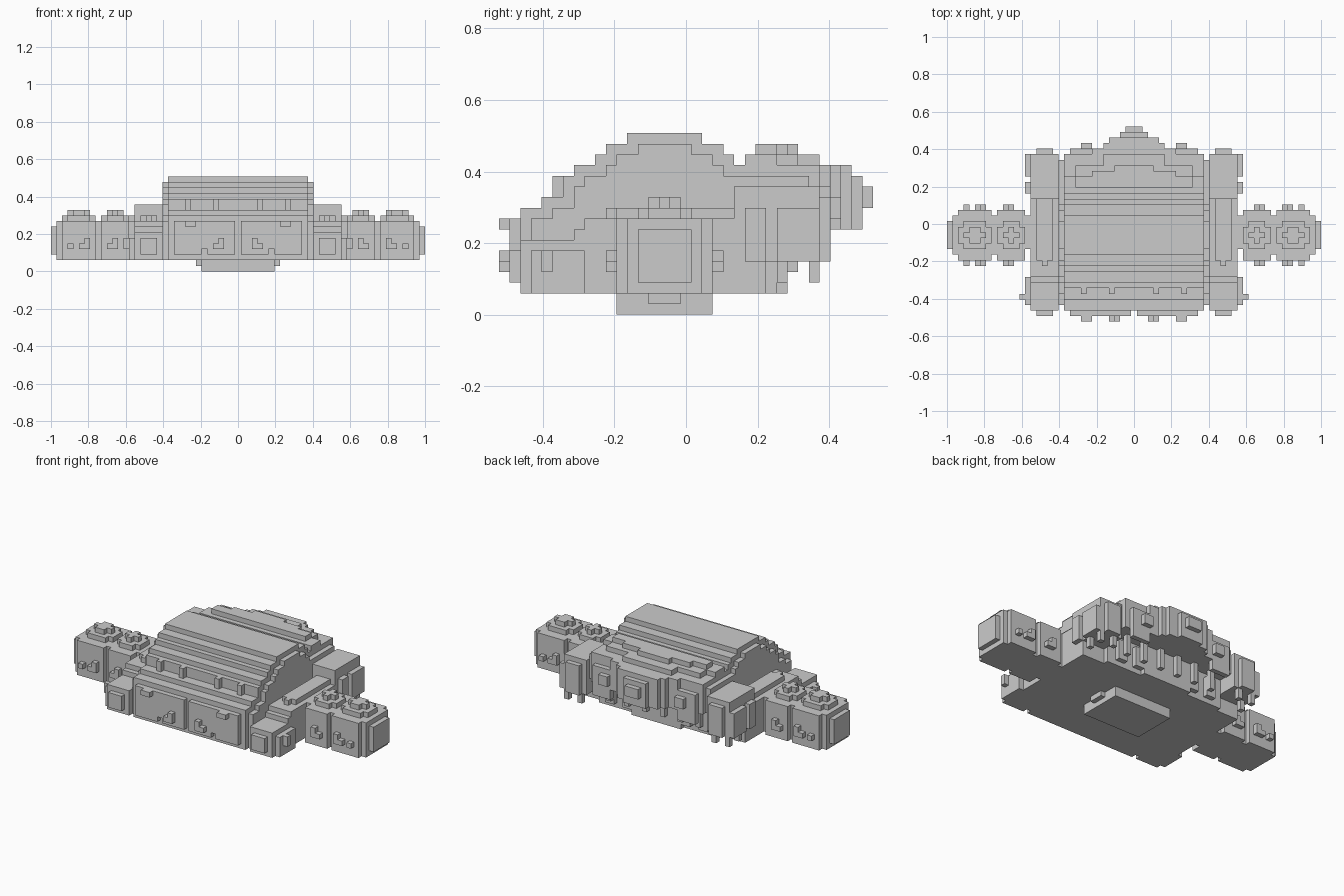
import bpy
import bmesh

cube = bpy.data.objects.get("Cube")
if cube:
    bpy.data.objects.remove(cube, do_unlink=True)

UNIT = 2 / 67  # edge length of one building cell
parts = {}


def block(part, across, along, height):
    """Fill an inclusive range of cells, mirrored left and right."""
    cells = parts.setdefault(part, set())
    for x in range(across[0], across[1] + 1):
        for y in range(along[0], along[1] + 1):
            for z in range(height[0], height[1] + 1):
                cells.update({(x, y, z), (-x, y, z)})


def stud(part, x, y, low, high):
    block(part, (x, x), (y, y), (low, high))


# Keel under the hull
block("keel", (0, 6), (-6, 2), (0, 1))
block("keel", (7, 7), (-3, -1), (1, 1))

# Stepped canopy hull: rows of (first, last, top), with inset side cheeks
profile = [(-15, -14, 9), (-13, -12, 10), (-11, -11, 12), (-10, -9, 13),
           (-8, -8, 14), (-7, -6, 15), (-5, 1, 16), (2, 3, 15),
           (4, 4, 14), (5, 5, 13)]
for first, last, top in profile:
    block("canopy_hull", (0, 12), (first, last), (2, top))
    inner_first = first + 1 if first < 1 else first - 1
    inner_last = last + 1 if last < 1 else last - 1
    block("hull_cheek", (13, 13), (inner_first, inner_last), (2, top - 1))

# Front armour panels with strips and studs
for first in (1, 7):
    block("front_panel", (first, first + 4), (-16, -16), (3, 8))
block("front_strip", (6, 6), (-16, -16), (4, 8))
block("front_strip", (8, 9), (-17, -17), (8, 8))
stud("front_stud", 4, -17, 4, 4)
stud("front_stud", 3, -17, 4, 5)
for x in (4, 9):
    stud("brow_stud", x, -12, 11, 12)

# Rear housing: lower wall, overhanging body and tiered roof
block("rear_wall", (0, 13), (5, 8), (2, 7))
block("rear_wall", (0, 5), (9, 9), (2, 7))
block("rear_housing", (0, 12), (5, 12), (8, 13))
block("rear_housing", (13, 13), (5, 11), (8, 12))
for half, y in ((7, 13), (5, 14), (4, 15)):
    block("rear_bulge", (0, half), (y, y), (8, 13))
block("rear_bulge", (0, 2), (16, 16), (8, 12))
block("rear_bulge", (0, 1), (17, 17), (10, 11))
block("rear_panel", (8, 11), (13, 13), (6, 11))
block("rear_stud", (8, 9), (14, 14), (9, 10))
block("rear_roof", (0, 12), (6, 8), (14, 14))
block("rear_roof", (0, 10), (9, 10), (14, 14))
block("rear_roof", (0, 5), (11, 12), (14, 14))
for half, first, last in ((10, 7, 8), (7, 9, 9), (3, 10, 10)):
    block("rear_roof_cap", (0, half), (first, last), (15, 15))

# Lower rear details hanging beneath the overhang
for x in (2, 6, 10):
    block("rear_bracket", (x, x + 1), (9, 9), (3, 6))
    stud("rear_bracket", x, 10, 4, 7)

# Side decks with a raised ridge
block("side_deck", (14, 18), (-10, 5), (2, 7))
block("side_deck", (14, 18), (-9, 5), (8, 8))
block("side_ridge", (15, 17), (-6, 5), (9, 9))
stud("side_ridge", 16, -7, 9, 9)
block("side_deck", (19, 19), (-4, 1), (2, 8))

# Front corner pods
block("front_pod", (14, 18), (-15, -11), (2, 6))
block("front_pod", (15, 17), (-16, -16), (3, 5))
block("front_pod", (19, 19), (-14, -10), (2, 5))
stud("pod_stud", 20, -13, 4, 5)

# Rear corner pods with hanging legs
block("rear_pod", (14, 18), (5, 12), (5, 11))
block("rear_pod", (15, 17), (13, 13), (5, 10))
block("rear_pod", (14, 18), (5, 7), (2, 4))
block("rear_pod_panel", (19, 19), (9, 12), (5, 9))
block("rear_pod_panel", (19, 19), (6, 7), (5, 9))
for x, y in ((18, 12), (15, 12), (18, 9)):
    stud("pod_leg", x, y, 3, 4)

# Arms with end caps and side panels
block("arm", (20, 32), (-5, 1), (2, 8))
block("arm_cap", (33, 33), (-4, 0), (3, 7))
for face, outer in ((-6, -7), (2, 3)):
    for first, last in ((20, 24), (26, 31)):
        block("arm_panel", (first, last), (face, face), (2, 8))
    for x, top in ((22, 5), (23, 4), (27, 5), (28, 4), (30, 4)):
        stud("arm_stud", x, outer, 4, top)

# Tiered cross-shaped arm roofs
for first, last in ((20, 24), (26, 31)):
    middle = (first + 2, last - 2)
    inset = (first + 1, last - 1)
    block("arm_roof", (first, last), (-3, -1), (9, 9))
    block("arm_roof", inset, (-4, 0), (9, 9))
    block("arm_roof", inset, (-2, -2), (10, 10))
    block("arm_roof", middle, (-3, -1), (10, 10))

# Single grey material
grey = bpy.data.materials.new("plain_grey")
grey.use_nodes = True
grey.diffuse_color = (0.6, 0.6, 0.6, 1)
grey.node_tree.nodes["Principled BSDF"].inputs["Base Color"].default_value = grey.diffuse_color

# Skin every part, leaving out faces buried against a neighbour
filled = set().union(*parts.values())
for name, cells in parts.items():
    bm = bmesh.new()
    verts = {}

    def corner(point):
        if point not in verts:
            x, y, z = point
            verts[point] = bm.verts.new(((x - 0.5) * UNIT, (y - 0.5) * UNIT, z * UNIT))
        return verts[point]

    for cell in sorted(cells):
        for axis in range(3):
            u, v = (axis + 1) % 3, (axis + 2) % 3
            for side in (0, 1):
                neighbour = list(cell)
                neighbour[axis] += 2 * side - 1
                if tuple(neighbour) in filled:
                    continue
                loop = []
                for du, dv in ((0, 0), (1, 0), (1, 1), (0, 1)):
                    point = list(cell)
                    point[axis] += side
                    point[u] += du
                    point[v] += dv
                    loop.append(corner(tuple(point)))
                bm.faces.new(loop if side else loop[::-1])
    bmesh.ops.dissolve_limit(bm, angle_limit=0.01, verts=bm.verts, edges=bm.edges)
    mesh = bpy.data.meshes.new(name)
    bm.to_mesh(mesh)
    bm.free()
    mesh.materials.append(grey)
    obj = bpy.data.objects.new(name, mesh)
    bpy.context.scene.collection.objects.link(obj)
